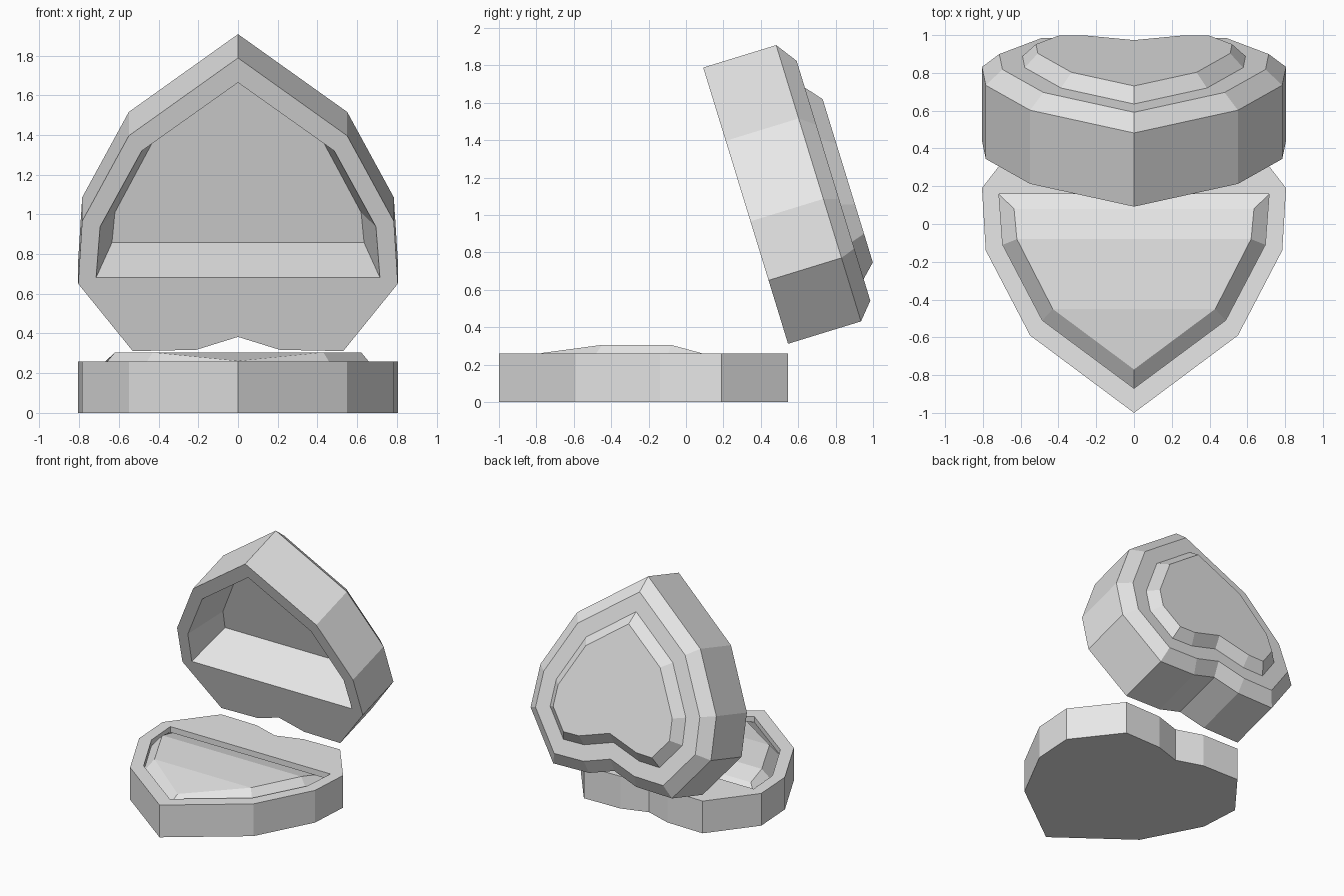
import bpy, bmesh
from math import atan2
from mathutils import Matrix, Vector

if "Cube" in bpy.data.objects:
    bpy.data.objects.remove(bpy.data.objects["Cube"], do_unlink=True)

grey = bpy.data.materials.new("plain_grey")
grey.use_nodes = True
grey.diffuse_color = (0.8, 0.8, 0.8, 1)
grey.node_tree.nodes["Principled BSDF"].inputs["Base Color"].default_value = (0.8, 0.8, 0.8, 1)


def mirrored(half):
    """Close a half outline (tip first, notch last) into a full loop."""
    return half + [(-x, y) for x, y in half[-2:0:-1]]


def inset(loop, t):
    """Move every edge of a counter-clockwise loop inwards by t."""
    out = []
    pts = [Vector(p) for p in loop]
    for i, p in enumerate(pts):
        d1 = (p - pts[i - 1]).normalized()
        d2 = (pts[(i + 1) % len(pts)] - p).normalized()
        n1, n2 = Vector((-d1.y, d1.x)), Vector((-d2.y, d2.x))
        out.append(tuple(p + (n1 + n2) * t / (1 + n1.dot(n2))))
    return out


def ring(bm, loop, z):
    heights = z if isinstance(z, list) else [z] * len(loop)
    return [bm.verts.new((x, y, h)) for (x, y), h in zip(loop, heights)]


def loft(bm, rings):
    for a, b in zip(rings, rings[1:]):
        for i in range(len(a)):
            j = (i + 1) % len(a)
            bm.faces.new((a[i], a[j], b[j], b[i]))


def finish(bm, name):
    bmesh.ops.recalc_face_normals(bm, faces=bm.faces)
    mesh = bpy.data.meshes.new(name)
    bm.to_mesh(mesh)
    bm.free()
    mesh.materials.append(grey)
    obj = bpy.data.objects.new(name, mesh)
    bpy.context.collection.objects.link(obj)
    return obj


# Shared outlines: heart, straight-backed opening, and the smaller inner panel
heart = mirrored([(0, -1), (.55, -.59), (.785, -.14), (.805, .19),
                  (.53, .545), (.21, .538), (0, .47)])
opening = mirrored([(0, -.87), (.485, -.51), (.695, -.11), (.715, .158),
                    (.45, .158), (.2, .158), (0, .158)])
panel = mirrored([(0, -.77), (.43, -.45), (.62, -.08), (.635, .08),
                  (.42, .08), (.2, .08), (0, .08)])

# Base: heart tray with a shallow groove around a raised cushion
bm = bmesh.new()
low, high = .262, .305
cushion_z = [low, high, high] + [low] * 7 + [high, high]
rings = [ring(bm, heart, 0), ring(bm, heart, .26), ring(bm, opening, .26),
         ring(bm, opening, .215), ring(bm, panel, cushion_z)]
loft(bm, rings)
bm.faces.new(rings[0])
c = rings[-1]
bm.faces.new((c[0], c[1], c[-1]))
bm.faces.new((c[1], c[2], c[-2], c[-1]))
bm.faces.new(c[2:-1])
finish(bm, "base")

# Lid: hollow underside, bevelled top edge and a raised heart on top
bm = bmesh.new()
rings = [ring(bm, panel, .347), ring(bm, opening, 0), ring(bm, heart, 0),
         ring(bm, heart, .408), ring(bm, inset(heart, .09), .488),
         ring(bm, inset(heart, .21), .488), ring(bm, inset(heart, .28), .561)]
loft(bm, rings)
bm.faces.new(rings[0])
bm.faces.new(rings[-1])
lid = finish(bm, "lid")

# Swing the lid open about the back edge
tip, hinge = Vector((0, .092, 1.788)), Vector((0, .546, .31))
run = hinge - tip
lid.matrix_world = (Matrix.Translation(tip)
                    @ Matrix.Rotation(atan2(run.z, run.y), 4, 'X')
                    @ Matrix.Translation((0, 1, 0)))
